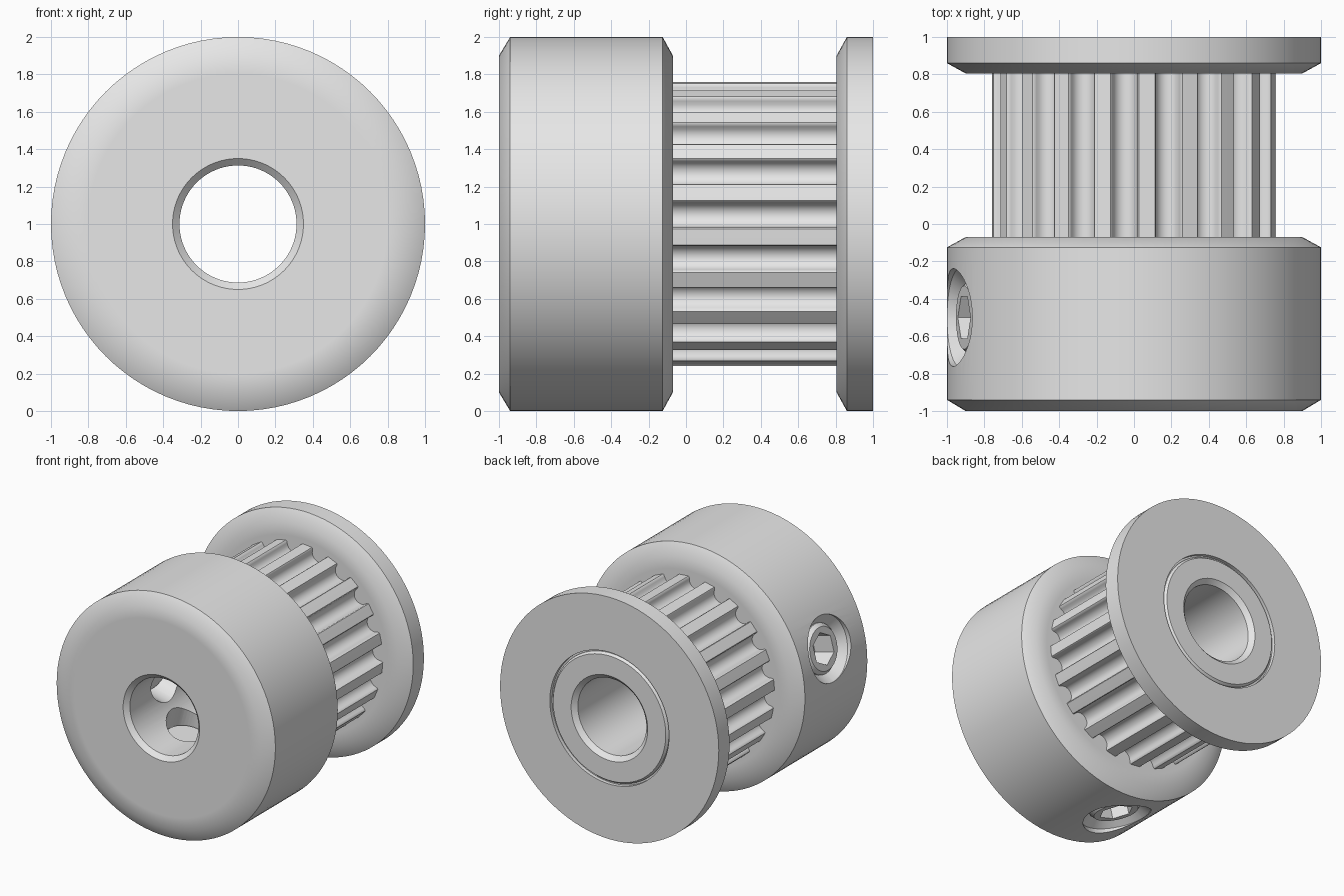
import bpy, bmesh
from math import sin, cos, pi, radians
from mathutils import Matrix, Vector

if "Cube" in bpy.data.objects:
    bpy.data.objects.remove(bpy.data.objects["Cube"])

grey = bpy.data.materials.new("machined_grey")
grey.use_nodes = True
grey.diffuse_color = (0.8, 0.8, 0.8, 1)
grey.node_tree.nodes["Principled BSDF"].inputs["Base Color"].default_value = (0.8, 0.8, 0.8, 1)

# Local z of the shaft frame runs along world +y
SHAFT = Matrix.Translation((0, 0, 1)) @ Matrix.Rotation(-pi / 2, 4, 'X')
BORE = 0.313


def make_object(name, bm, frame):
    mesh = bpy.data.meshes.new(name)
    bm.transform(frame)
    bm.to_mesh(mesh)
    bm.free()
    mesh.materials.append(grey)
    obj = bpy.data.objects.new(name, mesh)
    bpy.context.collection.objects.link(obj)
    return obj


def lathe(name, profile, frame, closed=False, sides=96, phase=0.0):
    """Spin (radius, height) points around local z."""
    bm = bmesh.new()
    rings = [[bm.verts.new((r * cos(phase + 2 * pi * i / sides),
                            r * sin(phase + 2 * pi * i / sides), h))
              for i in range(sides)] for r, h in profile]
    pairs = list(zip(rings, rings[1:]))
    if closed:
        pairs.append((rings[-1], rings[0]))
    for a, b in pairs:
        for i in range(sides):
            j = (i + 1) % sides
            bm.faces.new((a[i], a[j], b[j], b[i]))
    bmesh.ops.remove_doubles(bm, verts=bm.verts, dist=1e-5)
    bmesh.ops.recalc_face_normals(bm, faces=bm.faces)
    return make_object(name, bm, frame)


def cut(obj, cutter):
    mod = obj.modifiers.new("cut", 'BOOLEAN')
    mod.operation, mod.object, mod.solver = 'DIFFERENCE', cutter, 'EXACT'
    bpy.context.view_layer.objects.active = obj
    bpy.ops.object.modifier_apply(modifier=mod.name)
    bpy.data.objects.remove(cutter)


def smooth(obj):
    bpy.ops.object.select_all(action='DESELECT')
    obj.select_set(True)
    bpy.context.view_layer.objects.active = obj
    bpy.ops.object.shade_smooth_by_angle(angle=radians(35))


# Clamping collar with the bored core that carries the teeth and flange
collar = lathe("collar_and_core", [
    (BORE, -0.965), (0.35, -1), (0.8, -1), (0.9, -1), (1, -0.94),
    (1, -0.125), (0.9, -0.07), (0.8, -0.07), (0.53, -0.07),
    (0.53, 0.98), (0.515, 1), (0.35, 1), (BORE, 0.965)], SHAFT, closed=True)

# End flange with a shallow seam around the core
flange = lathe("end_flange", [
    (0.5, 0.805), (0.8, 0.805), (0.9, 0.805), (1, 0.86), (1, 1),
    (0.545, 1), (0.545, 0.97), (0.5, 0.97)], SHAFT, closed=True)

# Toothed section: round-bottomed grooves between flat lands
TEETH, TIP, PIVOT, GROOVE, STEPS = 20, 0.76, 0.735, 0.066, 10
outline = []
for k in range(TEETH):
    mid = 2 * pi * k / TEETH - radians(3.75)
    spin = Matrix.Rotation(mid, 2)
    pts = [(TIP - 0.003, -0.076), (TIP - 0.01, -0.069)]
    pts += [(PIVOT - GROOVE * sin(pi * s / STEPS), -GROOVE * cos(pi * s / STEPS))
            for s in range(STEPS + 1)]
    pts += [(TIP - 0.01, 0.069), (TIP - 0.003, 0.076)]
    outline += [spin @ Vector(p) for p in pts]
    half = pi / TEETH
    outline.append(Vector((TIP * cos(mid + half), TIP * sin(mid + half))))
bm = bmesh.new()
low, high = [[bm.verts.new((p.x, p.y, h)) for p in outline] for h in (-0.08, 0.815)]
for i in range(len(outline)):
    j = (i + 1) % len(outline)
    bm.faces.new((low[i], low[j], high[j], high[i]))
teeth = make_object("belt_teeth", bm, SHAFT)

# Two set screws a quarter turn apart, in countersunk holes
tilt = radians(15)
screws = []
for name, d in (("side_set_screw", (-cos(tilt), 0, sin(tilt))),
                ("lower_set_screw", (-sin(tilt), 0, -cos(tilt)))):
    frame = (Matrix.Translation((0, -0.5, 1))
             @ Vector(d).to_track_quat('Z', 'Y').to_matrix().to_4x4())
    cut(collar, lathe("hole_cutter", [
        (0, 0.1), (0.198, 0.1), (0.198, 0.9), (0.262, 0.965), (0.262, 1.1), (0, 1.1)],
        frame, sides=48))
    screw = lathe(name, [
        (0, 0.4), (0.17, 0.4), (0.197, 0.43), (0.197, 0.91), (0.17, 0.94), (0, 0.94)],
        frame, sides=48)
    cut(screw, lathe("hex_cutter", [(0, 0.76), (0.13, 0.76), (0.13, 1.1), (0, 1.1)],
                     frame, sides=6, phase=pi / 6))
    screws.append(screw)

for obj in [collar, flange, teeth] + screws:
    smooth(obj)
